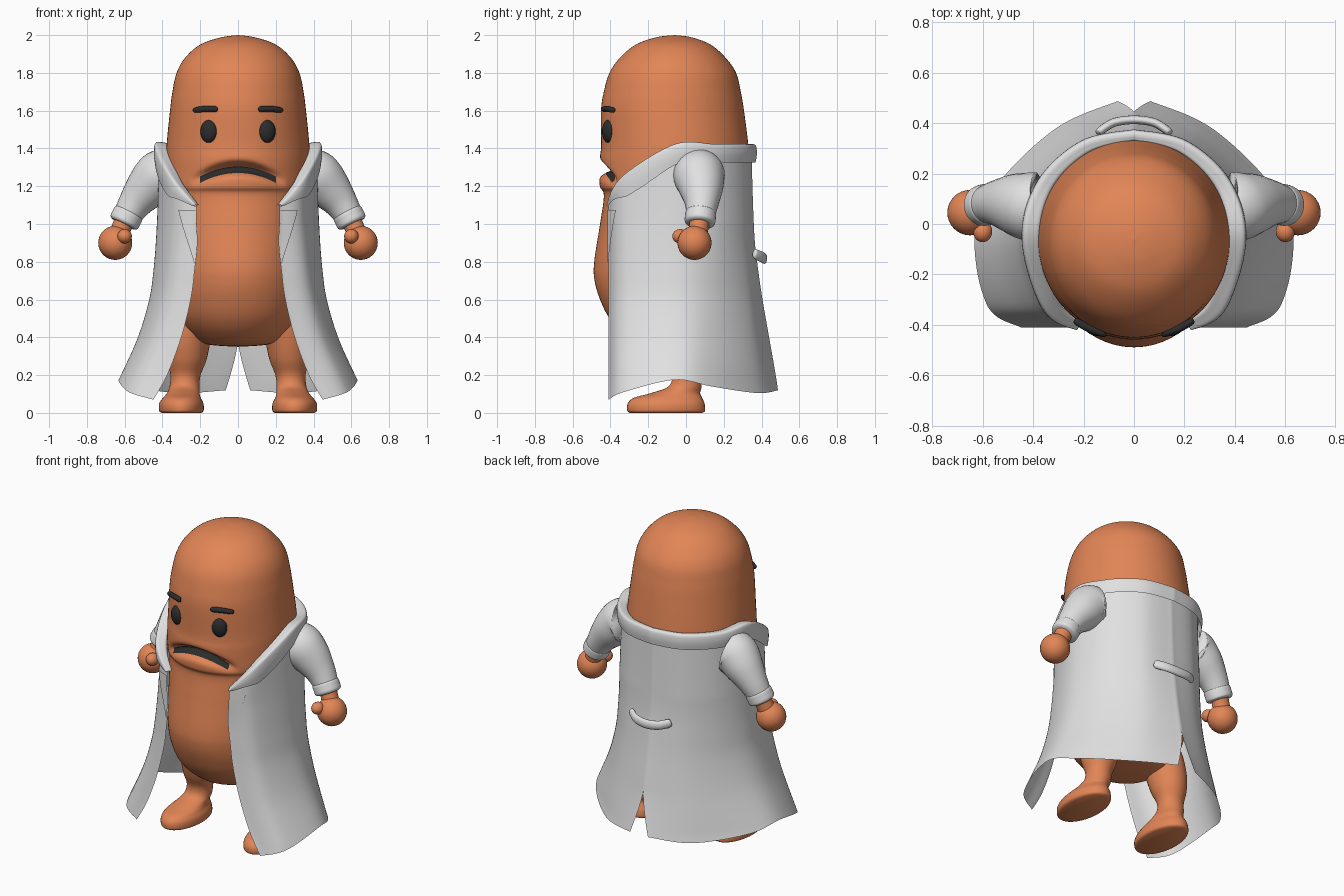
import bpy, bmesh, math
from mathutils import Vector, Matrix

if "Cube" in bpy.data.objects:
    bpy.data.objects.remove(bpy.data.objects["Cube"])


def material(name, rgb):
    m = bpy.data.materials.new(name)
    m.diffuse_color = (*rgb, 1)
    m.use_nodes = True
    m.node_tree.nodes["Principled BSDF"].inputs["Base Color"].default_value = m.diffuse_color
    return m


SKIN = material("orange skin", (0.76, 0.235, 0.092))
CLOTH = material("light grey cloth", (0.75, 0.75, 0.75))
DARK = material("near black", (0.025, 0.025, 0.025))


def spline(pts, u):
    """Catmull-Rom through tuples, u in 0..1"""
    n = len(pts) - 1
    i = min(int(u * n), n - 1)
    f = u * n - i
    a, b, c, d = (pts[max(0, min(n, k))] for k in (i - 1, i, i + 1, i + 2))
    return tuple(0.5 * (2 * q + (r - p) * f + (2 * p - 5 * q + 4 * r - s) * f * f
                        + (3 * q - p - 3 * r + s) * f ** 3) for p, q, r, s in zip(a, b, c, d))


def resample(pts, n):
    return [spline(pts, i / n) for i in range(n + 1)]


def lerp(a, b, f):
    return a + (b - a) * f


def finish(name, bm, mat, mirror):
    me = bpy.data.meshes.new(name)
    bm.to_mesh(me)
    bm.free()
    me.materials.append(mat)
    me.shade_smooth()
    ob = bpy.data.objects.new(name, me)
    bpy.context.collection.objects.link(ob)
    if mirror:
        ob.modifiers.new("mirror", 'MIRROR').merge_threshold = 0.0005
    return ob


def loft(name, rings, mat, closed=True, mirror=False):
    """Skin a list of rings; closed rings also get end caps"""
    bm = bmesh.new()
    vs = [[bm.verts.new(p) for p in r] for r in rings]
    n = len(vs[0])
    for a, b in zip(vs, vs[1:]):
        for j in range(n if closed else n - 1):
            k = (j + 1) % n
            bm.faces.new((a[j], a[k], b[k], b[j]))
    if closed:
        bm.faces.new(vs[0])
        bm.faces.new(vs[-1])
        bmesh.ops.recalc_face_normals(bm, faces=bm.faces)
    return finish(name, bm, mat, mirror)


def tube(name, pts, mat, steps=24, sides=32, flat=1.0, mirror=True):
    """Round tube along points (x, y, z, radius); flat scales its z size"""
    path = resample(pts, steps)
    rings = []
    for i, p in enumerate(path):
        t = Vector(path[min(i + 1, steps)][:3]) - Vector(path[max(i - 1, 0)][:3])
        q = t.to_track_quat('Z', 'Y')
        ring = []
        for k in range(sides):
            a = 2 * math.pi * k / sides
            v = q @ Vector((math.cos(a), math.sin(a), 0)) * p[3]
            v.z *= flat
            ring.append(Vector(p[:3]) + v)
        rings.append(ring)
    return loft(name, rings, mat, mirror=mirror)


def ball(name, c, r, mat, turn=0):
    bm = bmesh.new()
    mtx = Matrix.Translation(c) @ Matrix.Rotation(turn, 4, 'Z') @ Matrix.Diagonal((*r, 1))
    bmesh.ops.create_uvsphere(bm, u_segments=32, v_segments=20, radius=1, matrix=mtx)
    return finish(name, bm, mat, True)


# Body: stacked ovals (z, half width, front y, back y) with a frowning mouth groove
def mouth_z(x):
    return 1.287 - 1.3 * x * x


def groove(x, z):
    d = z - mouth_z(x) - 0.008
    return 0.08 * max(0, 1 - (x / 0.25) ** 2) * math.exp(-(d / 0.028) ** 2)


PROFILE = [(2.0, .002, -.062, -.058), (1.988, .09, -.16, .03), (1.95, .20, -.265, .13),
           (1.88, .28, -.35, .21), (1.8, .325, -.405, .265), (1.7, .347, -.435, .29),
           (1.6, .36, -.45, .307), (1.42, .378, -.449, .33), (1.35, .38, -.456, .334),
           (1.28, .38, -.458, .334), (1.2, .38, -.456, .332), (1.15, .375, -.435, .33),
           (1.0, .365, -.455, .33), (.8, .355, -.486, .33), (.7, .35, -.484, .325),
           (.6, .34, -.455, .30), (.5, .31, -.405, .26), (.42, .25, -.33, .2),
           (.365, .17, -.23, .11), (.35, .002, -.062, -.058)]
rings = []
for z, rx, yf, yb in resample(PROFILE, 190):
    ring = []
    for k in range(96):
        a = 2 * math.pi * k / 96
        x, y = rx * math.cos(a), (yf + yb) / 2 + (yb - yf) / 2 * math.sin(a)
        ring.append((x, y + (groove(x, z) if y < -0.1 else 0), z))
    rings.append(ring)
loft("body", rings, SKIN)

# Mouth: thin dark strip lying in the groove
rows = []
for s in (1, .5, 0, -.5, -1):
    row = []
    for k in range(33):
        x = 0.2 - 0.4 * k / 32
        z = mouth_z(x) + 0.017 * s
        row.append((x, -.062 - .395 * math.sqrt(1 - (x / .38) ** 2) + groove(x, z) - .006, z))
    rows.append(row[::-1])
loft("mouth", rows[::-1], DARK, closed=False)

# Eyes and brows
ball("eye", (.155, -.412, 1.49), (.046, .03, .06), DARK, math.radians(22))
tube("brow", [(.112, -.432, 1.608, .010), (.122, -.432, 1.608, .016), (.175, -.415, 1.609, .016),
              (.225, -.388, 1.603, .014), (.237, -.382, 1.602, .007)], DARK, 16, 12)

# Legs with feet: ovals (centre x, centre y, z, half width, half depth)
LEG = [(.30, -.105, 0, .105, .192), (.30, -.105, .012, .118, .206), (.30, -.105, .05, .117, .203),
       (.297, -.095, .08, .100, .180), (.29, -.055, .105, .086, .13), (.283, -.005, .14, .079, .088),
       (.278, .005, .2, .08, .08), (.27, 0, .28, .103, .11), (.26, -.01, .38, .115, .13),
       (.23, -.02, .5, .115, .14), (.2, -.03, .6, .1, .12)]
loft("leg", [[(cx + rx * math.cos(math.pi * k / 20), cy + ry * math.sin(math.pi * k / 20), z)
              for k in range(40)] for cx, cy, z, rx, ry in resample(LEG, 50)], SKIN, mirror=True)

# Arms: sleeve, rolled cuff, wrist, hand and thumb
tube("sleeve", [(.385, .07, 1.262, .135), (.42, .07, 1.25, .135), (.48, .08, 1.19, .118),
                (.545, .083, 1.11, .09), (.60, .075, 1.02, .07)], CLOTH)
tube("cuff", [(.573, .079, 1.068, .066), (.578, .078, 1.058, .08), (.59, .076, 1.035, .082),
              (.603, .073, 1.01, .08), (.608, .072, 1.0, .066)], CLOTH)
tube("wrist", [(.595, .075, 1.03, .055), (.615, .068, .985, .052), (.64, .055, .92, .055)], SKIN)
ball("hand", (.65, .045, .90), (.09, .09, .09), SKIN)
ball("thumb", (.60, -.03, .935), (.038, .042, .038), SKIN)

# Coat: plan curve from mid back (t=0) to front edge (t=1) at any height
LEVELS = resample([(1.45, .19, .415, .345), (1.1, .22, .425, .355), (.9, .215, .435, .365),
                   (.75, .23, .448, .383), (.6, .25, .47, .405), (.4, .30, .53, .44),
                   (.2, .375, .62, .475), (.05, .46, .695, .497)], 70)
TOP = [(1.4,), (1.4,), (1.4,), (1.4,), (1.23,), (1.10,)]
HEM = [(.12,), (.105,), (.14,), (.175,), (.11,), (.07,)]


def coat_point(z, t, off=0):
    for a, b in zip(LEVELS, LEVELS[1:]):
        if z >= b[0]:
            break
    f = (z - a[0]) / (b[0] - a[0])
    xf, xs, yb = (lerp(a[i], b[i], f) for i in (1, 2, 3))
    h = max(0, min(1, (1 - z) / .85))
    slit = .065 * (max(0, .38 - z) / .26) ** 1.3
    x, y = spline([(slit, yb), (.47 * xs, yb * lerp(.88, .77, h)),
                   (xs * .86, yb * lerp(.45, .28, h)), (xs, -.06),
                   (xs * lerp(.8, .87, h), -.33), (xf, -.41)], t)
    d = Vector((x, y + .05)).normalized() * off
    return (max(0, x + d.x), y + d.y, z)


N = 50
rows = []
for i in range(61):
    rows.append([coat_point(lerp(spline(TOP, j / N)[0], spline(HEM, j / N)[0], i / 60), j / N)
                 for j in range(N + 1)])
loft("coat", rows, CLOTH, closed=False, mirror=True)

# Folded collar: hugs the neck, widest at the sides, tapering to the front edge
FOLD = [(-.02, -.052), (.012, -.04), (.02, -.01), (.022, .014), (.01, .026), (-.03, .028), (-.075, .02)]
rows = []
for dz, off in resample(FOLD, 24):
    row = []
    for j in range(N + 1):
        t = j / N
        taper = min(1, .1 + 4 * (1 - t))
        drop = 1 + .5 * math.exp(-((t - .72) / .12) ** 2) if dz < 0 and off > 0 else 1
        inward = min(1, .35 + t * 1.2) if off < 0 else 1
        row.append(coat_point(spline(TOP, t)[0] + dz * taper * drop, t, off * inward * lerp(taper, 1, .4)))
    rows.append(row)
loft("collar", rows, CLOTH, closed=False, mirror=True)

# Lapel: tapering flap on the coat front
rows = []
for i in range(21):
    f = i / 20
    w = .15 * (1 - f) ** .7
    rows.append([coat_point(lerp(1.075, .79, f), 1 - w * (1 - j / 8), .008) for j in range(9)])
loft("lapel", rows, CLOTH, closed=False, mirror=True)

# Half belt across the back
tube("back_belt", [(-.145, .36, .845, .008), (-.135, .368, .84, .016), (-.08, .402, .825, .017),
                   (0, .413, .818, .017), (.08, .402, .825, .017), (.135, .368, .84, .016),
                   (.145, .36, .845, .008)], CLOTH, 30, 16, flat=1.7, mirror=False)
